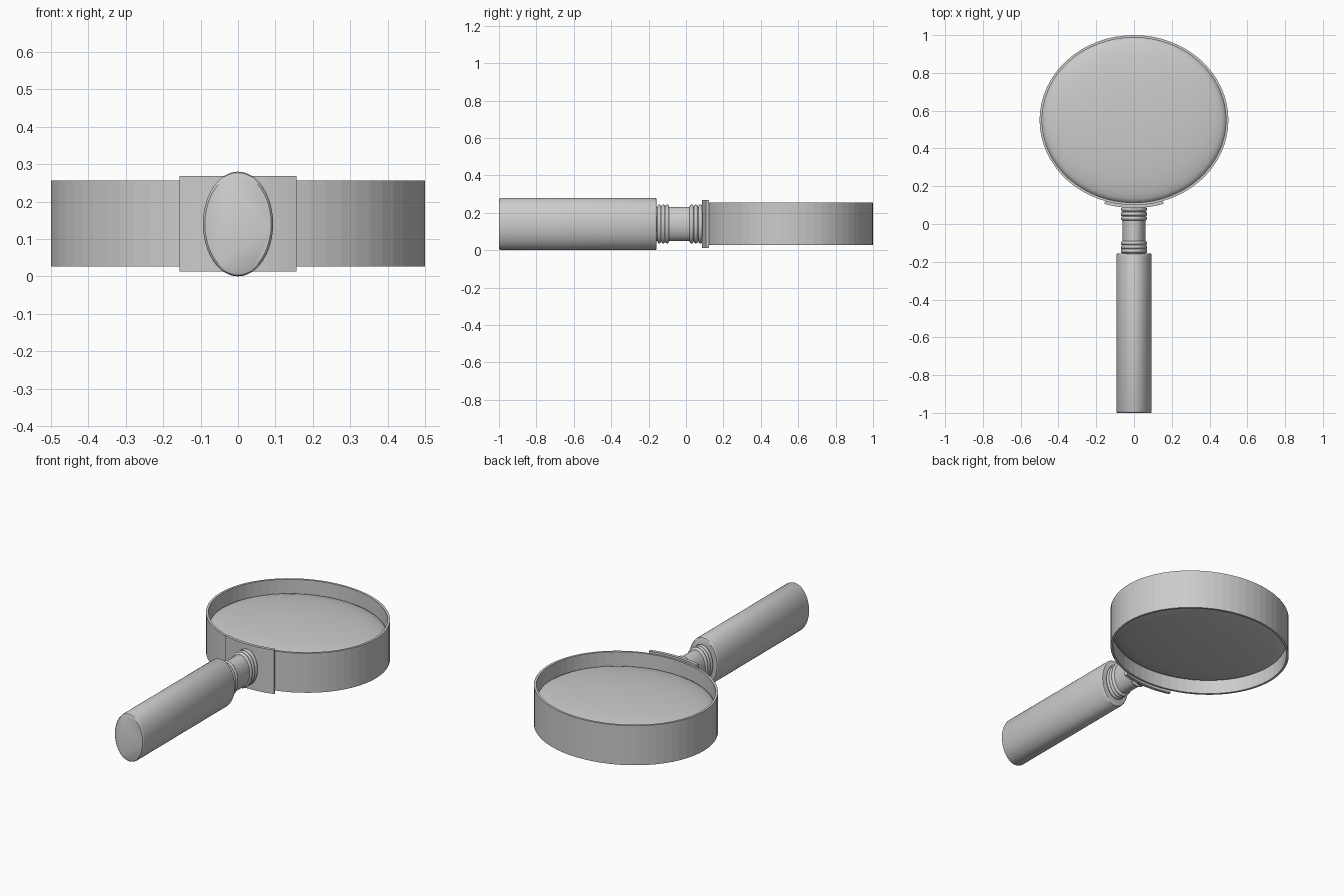
import bpy, bmesh
from math import sin, cos, pi, radians, asin

if "Cube" in bpy.data.objects:
    bpy.data.objects.remove(bpy.data.objects["Cube"], do_unlink=True)

CZ = 0.14               # height of the middle plane
RING_Y = 0.55           # centre of the lens frame
HANDLE_RATIO = 0.67     # handle width against its height

grey = bpy.data.materials.new("plain_grey")
grey.use_nodes = True
grey.diffuse_color = (0.6, 0.6, 0.6, 1)
grey.node_tree.nodes["Principled BSDF"].inputs["Base Color"].default_value = (0.6, 0.6, 0.6, 1)


def finish(name, bm, smooth):
    bmesh.ops.remove_doubles(bm, verts=bm.verts, dist=1e-5)
    bmesh.ops.recalc_face_normals(bm, faces=bm.faces)
    mesh = bpy.data.meshes.new(name)
    bm.to_mesh(mesh)
    bm.free()
    mesh.materials.append(grey)
    obj = bpy.data.objects.new(name, mesh)
    bpy.context.collection.objects.link(obj)
    if smooth:
        bpy.ops.object.select_all(action='DESELECT')
        obj.select_set(True)
        bpy.context.view_layer.objects.active = obj
        bpy.ops.object.shade_smooth_by_angle(angle=radians(smooth))
    return obj


def sweep(name, sections, closed, smooth=0):
    """Join a row of equal cross-sections, each a closed loop of points."""
    bm = bmesh.new()
    loops = [[bm.verts.new(p) for p in s] for s in sections]
    n = len(loops[0])
    pairs = list(zip(loops, loops[1:]))
    if closed:
        pairs.append((loops[-1], loops[0]))
    for a, b in pairs:
        for i in range(n):
            j = (i + 1) % n
            bm.faces.new((a[i], a[j], b[j], b[i]))
    if not closed:
        bm.faces.new(loops[0])
        bm.faces.new(loops[-1])
    return finish(name, bm, smooth)


def turned(name, profile, segments=40, smooth=35):
    """Oval lathe along y; profile holds (y, vertical radius)."""
    angles = [2 * pi * i / segments for i in range(segments)]
    return sweep(name, [[(HANDLE_RATIO * r * cos(a), y, CZ + r * sin(a)) for a in angles]
                        for y, r in profile], False, smooth)


def band(name, angles, outer, inner, low, high, closed):
    """Upright oval wall; outer and inner are offsets from the frame's outline."""
    def point(a, off, z):
        return ((0.5 + off) * sin(a), RING_Y - (0.45 + off) * cos(a), z)
    return sweep(name, [[point(a, outer, low), point(a, outer, high),
                         point(a, inner, high), point(a, inner, low)] for a in angles], closed)


# Lens frame and the curved plate that joins it to the handle
band("lens_frame", [2 * pi * i / 64 for i in range(64)], 0, -0.013, 0.027, 0.256, True)
half = asin(0.157 / 0.515)
band("mounting_plate", [half * (i / 6 - 1) for i in range(13)], 0.015, -0.003, 0.013, 0.268, False)

# Lens, domed on both sides
steps = [0.5 * pi * i / 10 for i in range(1, 11)]
upper = [(sin(t), 0.025 + 0.06 * cos(t)) for t in steps]
profile = upper + [(r, -z) for r, z in reversed(upper)]
around = [2 * pi * i / 64 for i in range(64)]
sweep("lens", [[(0.488 * r * cos(a), RING_Y + 0.438 * r * sin(a), CZ + z) for a in around]
               for r, z in profile], False, 35)

# Handle grip with small rounded edges
turned("handle_grip", [(-1, 0.132), (-0.997, 0.137), (-0.99, 0.14),
                       (-0.167, 0.14), (-0.16, 0.137), (-0.157, 0.132)], 48)

# Neck and its two groups of raised rings
turned("neck", [(-0.165, 0.092), (0.105, 0.092)])
for group, centres in (("grip", (-0.143, -0.122, -0.101)), ("frame", (0.03, 0.053, 0.077))):
    for k, y in enumerate(centres):
        bead = [(y - 0.011 * cos(pi * i / 8), 0.09 + 0.014 * sin(pi * i / 8)) for i in range(9)]
        turned(f"{group}_neck_ring_{k + 1}", bead)
